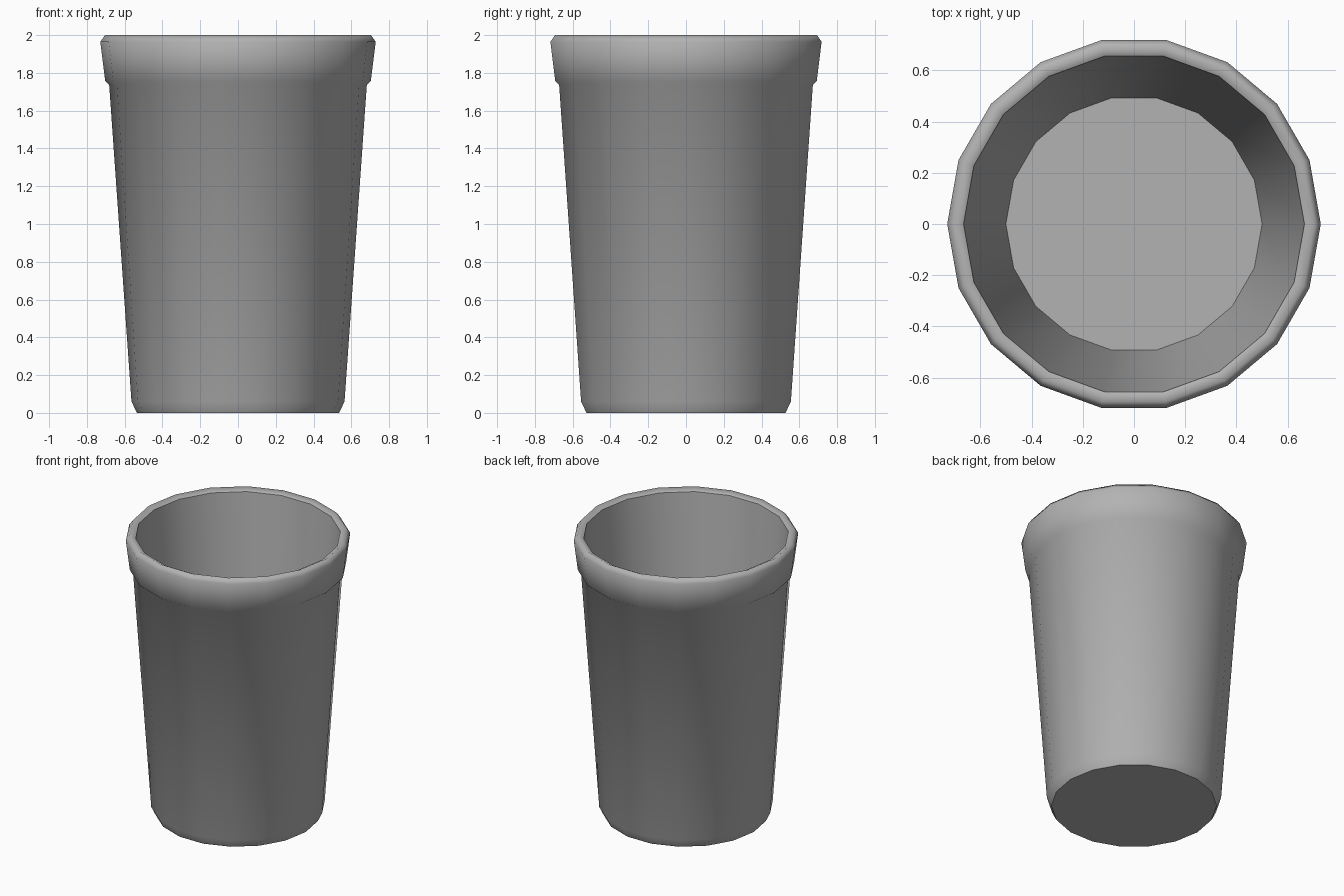
import bpy, bmesh, math

if "Cube" in bpy.data.objects:
    bpy.data.objects.remove(bpy.data.objects["Cube"])

SIDES = 18

# Cross-section (radius, height): outer base -> wall -> lip -> rim -> inner wall -> floor
profile = [(0.535, 0.0), (0.564, 0.06), (0.682, 1.737), (0.703, 1.757),
           (0.729, 1.965), (0.704, 2.0), (0.665, 1.98), (0.50, 0.06)]
SHARP_RINGS = {0, 6, 7}

bm = bmesh.new()

# Lathe the rings
rings = []
for r, z in profile:
    rings.append([bm.verts.new((r * math.cos(2 * math.pi * i / SIDES),
                                r * math.sin(2 * math.pi * i / SIDES), z))
                  for i in range(SIDES)])
for a, b in zip(rings, rings[1:]):
    for i in range(SIDES):
        j = (i + 1) % SIDES
        bm.faces.new((a[i], a[j], b[j], b[i]))

# Underside and inner floor
bm.faces.new(list(reversed(rings[0])))
bm.faces.new(rings[-1])

# Smooth walls with crisp base, inner rim and floor edges
for f in bm.faces:
    f.smooth = True
for k in SHARP_RINGS:
    for i in range(SIDES):
        bm.edges.get((rings[k][i], rings[k][(i + 1) % SIDES])).smooth = False

bmesh.ops.recalc_face_normals(bm, faces=bm.faces)
mesh = bpy.data.meshes.new("cup")
bm.to_mesh(mesh)
bm.free()

# Darker grey body
grey = bpy.data.materials.new("dark_grey")
grey.diffuse_color = (0.45, 0.45, 0.45, 1.0)
grey.use_nodes = True
grey.node_tree.nodes["Principled BSDF"].inputs["Base Color"].default_value = grey.diffuse_color
mesh.materials.append(grey)

cup = bpy.data.objects.new("cup", mesh)
bpy.context.collection.objects.link(cup)
